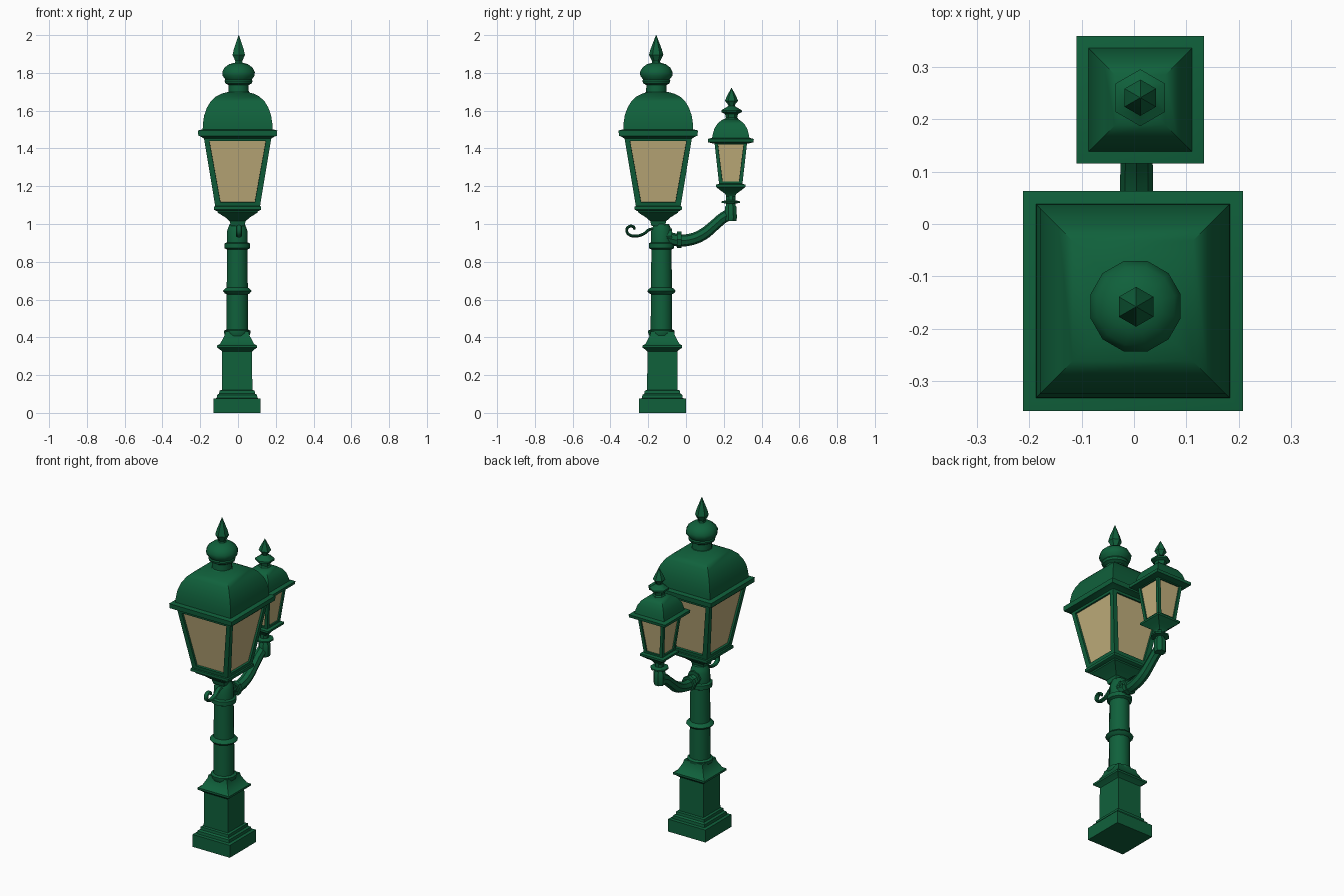
import bpy, bmesh, math
from mathutils import Vector

if "Cube" in bpy.data.objects:
    bpy.data.objects.remove(bpy.data.objects["Cube"])


def material(name, rgb):
    m = bpy.data.materials.new(name)
    m.diffuse_color = (*rgb, 1)
    m.use_nodes = True
    m.node_tree.nodes["Principled BSDF"].inputs["Base Color"].default_value = m.diffuse_color
    return m


GREEN = material("green_paint", (0.005, 0.118, 0.044))
GLASS = material("cream_glass", (0.53, 0.425, 0.2))


def finish(bm, name, mats, angle=35):
    bmesh.ops.recalc_face_normals(bm, faces=bm.faces)
    me = bpy.data.meshes.new(name)
    bm.to_mesh(me)
    bm.free()
    ob = bpy.data.objects.new(name, me)
    bpy.context.collection.objects.link(ob)
    for m in mats:
        me.materials.append(m)
    bpy.ops.object.select_all(action='DESELECT')
    bpy.context.view_layer.objects.active = ob
    ob.select_set(True)
    bpy.ops.object.shade_smooth_by_angle(angle=math.radians(angle))
    return ob


def loft(name, cx, cy, profile, sides=12, inset=0, depth=0, angle=35):
    """Stack of regular polygons; profile holds (half width, z)."""
    bm = bmesh.new()
    rings = []
    scale = 1 / math.cos(math.pi / sides)
    for half, z in profile:
        r = half * scale
        rings.append([bm.verts.new((cx + r * math.cos(a), cy + r * math.sin(a), z))
                      for a in [(i + .5) * 2 * math.pi / sides for i in range(sides)]])
    walls = []
    for a, b in zip(rings, rings[1:]):
        for i in range(sides):
            j = (i + 1) % sides
            walls.append(bm.faces.new((a[i], a[j], b[j], b[i])))
    bm.faces.new(rings[0][::-1])
    bm.faces.new(rings[-1])
    if inset:  # recessed glass panes in the side walls
        bm.normal_update()
        bmesh.ops.inset_individual(bm, faces=walls, thickness=inset)
        bmesh.ops.inset_individual(bm, faces=walls, thickness=0.0005, depth=-depth)
        for f in walls:
            f.material_index = 1
    return finish(bm, name, [GREEN, GLASS] if inset else [GREEN], angle)


def tube(name, x, path, radius, widen=1, res=2):
    """Round bar along a (y, z, thickness) path."""
    cu = bpy.data.curves.new(name, 'CURVE')
    cu.dimensions = '3D'
    cu.bevel_depth = radius
    cu.bevel_resolution = res
    cu.use_fill_caps = True
    cu.resolution_u = 4
    sp = cu.splines.new('BEZIER')
    sp.bezier_points.add(len(path) - 1)
    for p, (y, z, t) in zip(sp.bezier_points, path):
        p.co = Vector((0, y, z))
        p.radius = t
        p.handle_left_type = p.handle_right_type = 'AUTO'
    ob = bpy.data.objects.new(name, cu)
    bpy.context.collection.objects.link(ob)
    ob.location.x = x
    ob.scale.x = widen
    cu.materials.append(GREEN)
    bpy.ops.object.select_all(action='DESELECT')
    bpy.context.view_layer.objects.active = ob
    ob.select_set(True)
    bpy.ops.object.convert(target='MESH')
    bpy.ops.object.shade_smooth_by_angle(angle=math.radians(40))


# Square pedestal
loft("pedestal", -.005, -.125, [
    (.125, 0), (.125, .075), (.108, .078), (.106, .095), (.095, .102), (.093, .118),
    (.081, .122), (.079, .325), (.09, .335), (.105, .345), (.105, .357), (.09, .365),
    (.066, .41), (.062, .43)], 4)

# Round column with rings
loft("column", -.004, -.13, [
    (.06, .40), (.07, .422), (.07, .435), (.057, .442), (.056, .628), (.066, .633),
    (.076, .645), (.066, .657), (.056, .663), (.053, .865), (.067, .872), (.067, .897),
    (.055, .903), (.054, .962), (.048, .98), (.04, 1.0)], 12)

# Main lantern
mx, my = -.002, -.147
loft("lantern_cup", mx, my, [(.036, .99), (.042, 1.015), (.065, 1.035), (.105, 1.06),
                             (.108, 1.072)], 4)
loft("lantern_bottom_rim", mx, my, [(.11, 1.068), (.125, 1.076), (.125, 1.092),
                                    (.114, 1.097)], 4)
loft("lantern_body", mx, my, [(.117, 1.085), (.18, 1.465)], 4, .04, .012)
loft("lantern_top_rim", mx, my, [(.18, 1.453), (.195, 1.463), (.208, 1.467),
                                 (.21, 1.495), (.19, 1.5)], 4)
loft("lantern_roof", mx, my, [
    (.185, 1.495), (.184, 1.53), (.177, 1.575), (.163, 1.615), (.142, 1.65),
    (.115, 1.675), (.085, 1.69), (.055, 1.698)], 4, angle=40)
loft("roof_neck", .003, -.157, [
    (.07, 1.685), (.054, 1.7), (.053, 1.735), (.07, 1.745), (.074, 1.758), (.07, 1.765),
    (.085, 1.785), (.086, 1.805), (.074, 1.828), (.05, 1.846), (.024, 1.853)], 12)
loft("roof_finial", .004, -.158, [(.022, 1.845), (.018, 1.862), (.033, 1.895),
                                  (.026, 1.925), (.001, 2.0)], 6)

# Side arm with collar and socket
sx, sy = .012, .237
loft("arm_socket", sx, sy, [(.029, 1.015), (.032, 1.03), (.031, 1.09), (.024, 1.1),
                            (.024, 1.108), (.048, 1.112), (.048, 1.12), (.024, 1.126),
                            (.024, 1.155)], 8)
tube("side_arm", .005, [(-.13, .935, 1.2), (-.05, .915, 1), (.02, .917, .95),
                        (.09, .945, .95), (.15, .993, .9), (.2, 1.035, .9),
                        (.24, 1.055, .9)], .033)
tube("arm_mount", .002, [(-.13, .938, 1), (-.075, .935, 1)], .042)
tube("arm_collar", .005, [(-.048, .917, 1), (-.025, .917, 1)], .043)

# Front scroll, a thin curled strip
tube("front_scroll", .005, [
    (-.15, .97, 1), (-.19, .972, 1), (-.225, .947, 1), (-.265, .936, 1), (-.3, .943, 1),
    (-.314, .966, 1), (-.302, .986, 1), (-.278, .985, 1), (-.272, .97, .8)], .0075, 2)

# Small lantern
loft("small_cup", sx, sy, [(.022, 1.145), (.03, 1.16), (.055, 1.178), (.078, 1.196),
                           (.078, 1.208), (.06, 1.214)], 4)
loft("small_body", sx, sy, [(.061, 1.205), (.087, 1.437)], 4, .026, .008)
loft("small_rim", sx, sy, [(.09, 1.425), (.12, 1.433), (.122, 1.45), (.1, 1.456)], 4)
loft("small_roof", sx, sy, [(.1, 1.45), (.095, 1.475), (.087, 1.505), (.07, 1.532),
                            (.048, 1.55), (.035, 1.556)], 4, angle=40)
loft("small_neck", sx, sy + .004, [(.034, 1.55), (.026, 1.565), (.03, 1.583), (.047, 1.592),
                                   (.047, 1.602), (.025, 1.617), (.015, 1.625)], 6)
loft("small_finial", sx, sy + .004, [(.013, 1.615), (.016, 1.632), (.03, 1.652),
                                     (.022, 1.675), (.001, 1.72)], 6)
